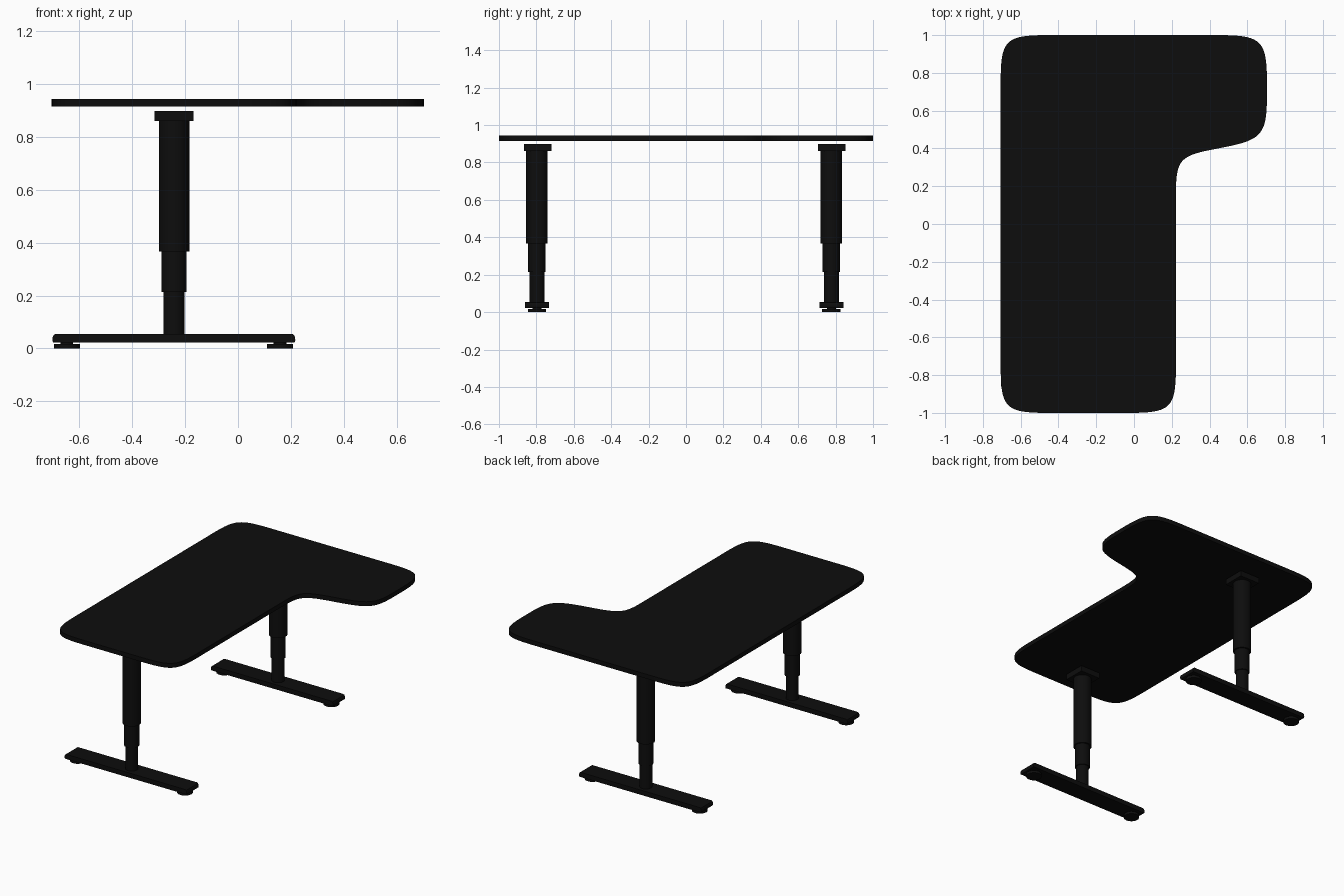
import bpy, bmesh
from math import radians
from mathutils import Vector

if "Cube" in bpy.data.objects:
    bpy.data.objects.remove(bpy.data.objects["Cube"])

black = bpy.data.materials.new("black_finish")
black.diffuse_color = (0.004, 0.004, 0.004, 1)
black.use_nodes = True
black.node_tree.nodes["Principled BSDF"].inputs["Base Color"].default_value = black.diffuse_color


def finish(name, bm):
    bmesh.ops.recalc_face_normals(bm, faces=bm.faces)
    me = bpy.data.meshes.new(name)
    bm.to_mesh(me)
    bm.free()
    ob = bpy.data.objects.new(name, me)
    bpy.context.collection.objects.link(ob)
    me.materials.append(black)
    bpy.ops.object.select_all(action='DESELECT')
    ob.select_set(True)
    bpy.context.view_layer.objects.active = ob
    bpy.ops.object.shade_smooth_by_angle(angle=radians(35))
    return ob


def prism(name, points, offset):
    bm = bmesh.new()
    face = bm.faces.new([bm.verts.new(p) for p in points])
    res = bmesh.ops.extrude_face_region(bm, geom=[face], use_keep_orig=True)
    verts = [g for g in res["geom"] if isinstance(g, bmesh.types.BMVert)]
    bmesh.ops.translate(bm, verts=verts, vec=offset)
    return finish(name, bm)


def cylinder(name, x, y, z0, z1, r, seg=48):
    bm = bmesh.new()
    bmesh.ops.create_cone(bm, cap_ends=True, segments=seg, radius1=r, radius2=r, depth=z1 - z0)
    bmesh.ops.translate(bm, verts=bm.verts, vec=(x, y, (z0 + z1) / 2))
    return finish(name, bm)


def box(name, x, y, z0, z1, w):
    h = w / 2
    pts = [(x - h, y - h, z0), (x + h, y - h, z0), (x + h, y + h, z0), (x - h, y + h, z0)]
    return prism(name, pts, (0, 0, z1 - z0))


# Tabletop: L-shaped outline, each corner eased with a cubic curve
corners = [(-0.706, 1.0), (0.704, 1.0), (0.704, 0.45), (0.222, 0.357), (0.222, -1.0), (-0.706, -1.0)]
ease = [0.25, 0.26, 0.24, 0.2, 0.25, 0.25]
outline = []
for i, c in enumerate(corners):
    c = Vector(c)
    before = (Vector(corners[i - 1]) - c).normalized() * ease[i]
    after = (Vector(corners[(i + 1) % 6]) - c).normalized() * ease[i]
    k = 0.1
    p = [c + before, c + before * k, c + after * k, c + after]
    for s in range(21):
        t = s / 20
        u = 1 - t
        q = p[0] * u**3 + p[1] * 3 * u * u * t + p[2] * 3 * u * t * t + p[3] * t**3
        outline.append((q.x, q.y, 0.915))
prism("tabletop", outline, (0, 0, 0.03))

# Legs: telescopic column, mounting plate, foot bar and levelling pads
LEG_X = -0.242
for side, y, plate_y in (("left", -0.797, -0.7925), ("right", 0.777, 0.7795)):
    box(side + "_mounting_plate", LEG_X, plate_y, 0.86, 0.899, 0.148)
    cylinder(side + "_column_upper", LEG_X, y, 0.366, 0.862, 0.0575)
    cylinder(side + "_column_middle", LEG_X, y, 0.214, 0.372, 0.047)
    cylinder(side + "_column_lower", LEG_X, y, 0.05, 0.22, 0.04)
    # foot bar: side profile with softened upper ends
    half = [(0.457, 0.023), (0.46, 0.03), (0.459, 0.042), (0.455, 0.051), (0.448, 0.055)]
    prof = half + [(-a, z) for a, z in reversed(half)]
    prism(side + "_foot_bar", [(a - 0.243, y - 0.064, z) for a, z in prof], (0, 0.128, 0))
    for end, px in (("back", -0.648), ("front", 0.159)):
        cylinder(f"{side}_{end}_pad", px, y, 0.0, 0.017, 0.049)
        cylinder(f"{side}_{end}_pad_stem", px, y, 0.016, 0.026, 0.024, 32)
